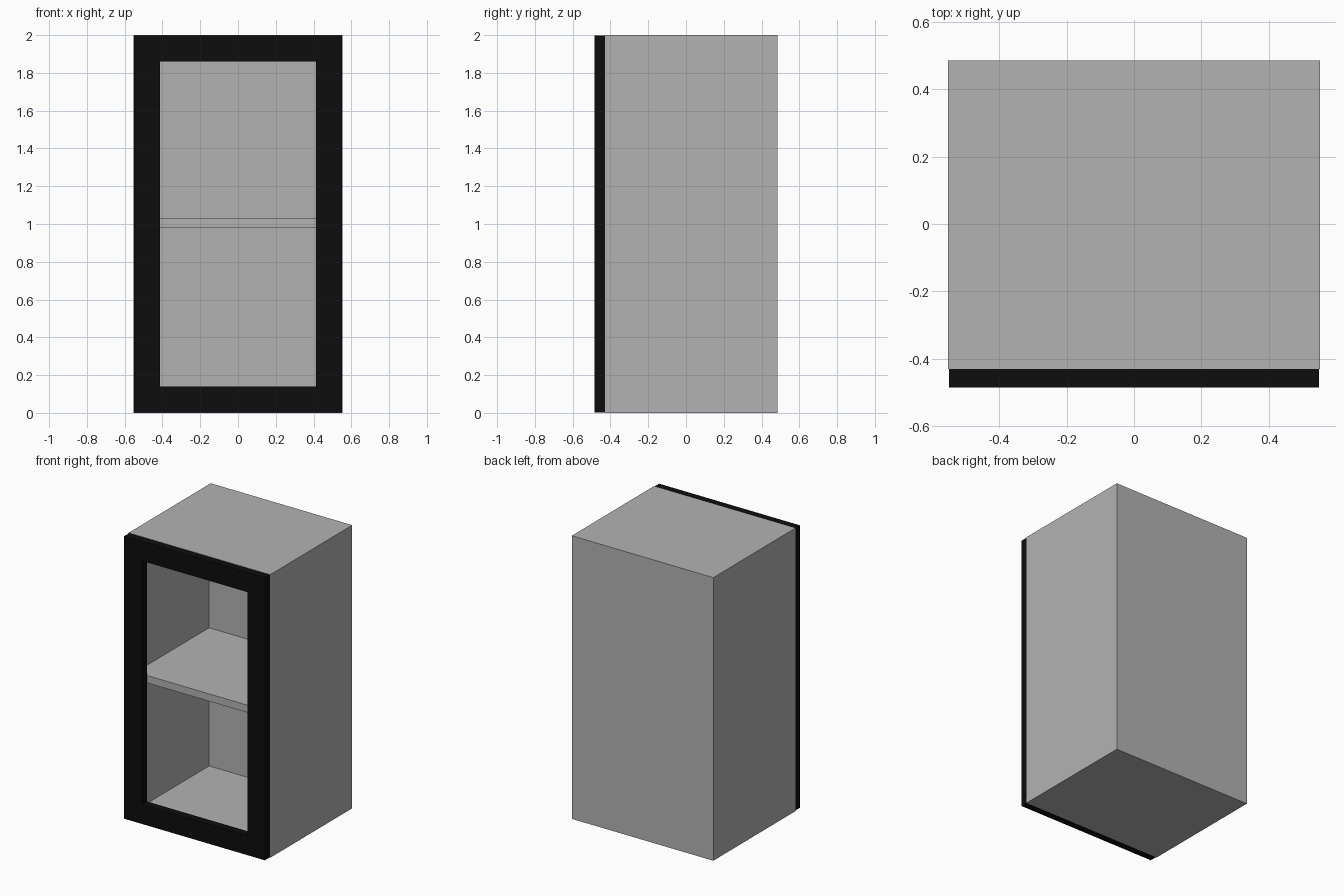
import bpy
import bmesh
from mathutils import Vector

if "Cube" in bpy.data.objects:
    bpy.data.objects.remove(bpy.data.objects["Cube"])


def material(name, value):
    m = bpy.data.materials.new(name)
    m.diffuse_color = (value, value, value, 1)
    m.use_nodes = True
    m.node_tree.nodes["Principled BSDF"].inputs["Base Color"].default_value = m.diffuse_color
    return m


grey = material("grey_panel", 0.45)
black = material("black_frame", 0.004)


def box(lo, hi):
    bm = bmesh.new()
    bmesh.ops.create_cube(bm, size=1)
    lo, hi = Vector(lo), Vector(hi)
    for v in bm.verts:
        v.co = Vector([lo[i] + (v.co[i] + 0.5) * (hi[i] - lo[i]) for i in range(3)])
    return bm


def inset_face(bm, direction, border):
    """Inset the face pointing along y in the given direction and return it."""
    face = next(f for f in bm.faces if f.normal.y * direction > 0.9)
    bmesh.ops.inset_region(bm, faces=[face], thickness=border, use_even_offset=True)
    return face


def finish(bm, name, mat):
    bmesh.ops.recalc_face_normals(bm, faces=bm.faces)
    me = bpy.data.meshes.new(name)
    bm.to_mesh(me)
    bm.free()
    me.materials.append(mat)
    ob = bpy.data.objects.new(name, me)
    bpy.context.collection.objects.link(ob)


HALF_W, FRONT, SEAM, BACK, INNER_BACK = 0.553, -0.485, -0.43, 0.485, 0.39
WALL, BORDER = 0.054, 0.14

# Cabinet body: a box hollowed out from the front
bm = box((-HALF_W, SEAM, 0), (HALF_W, BACK, 2))
bm.normal_update()
face = inset_face(bm, -1, WALL)
new = bmesh.ops.extrude_discrete_faces(bm, faces=[face])["faces"][0]
for v in new.verts:
    v.co.y = INNER_BACK
finish(bm, "cabinet_body", grey)

# Middle shelf, flush with the body's front edge
finish(box((-HALF_W + WALL, SEAM, 0.978), (HALF_W - WALL, INNER_BACK, 1.03)),
       "middle_shelf", grey)

# Door frame: a slab with a rectangular opening right through it
bm = box((-0.55, FRONT, 0.002), (0.55, SEAM, 1.998))
bm.normal_update()
openings = [inset_face(bm, d, BORDER - 0.002) for d in (-1, 1)]
edges = [e for f in openings for e in f.edges]
bmesh.ops.delete(bm, geom=openings, context='FACES_ONLY')
bmesh.ops.bridge_loops(bm, edges=edges)
finish(bm, "door_frame", black)
